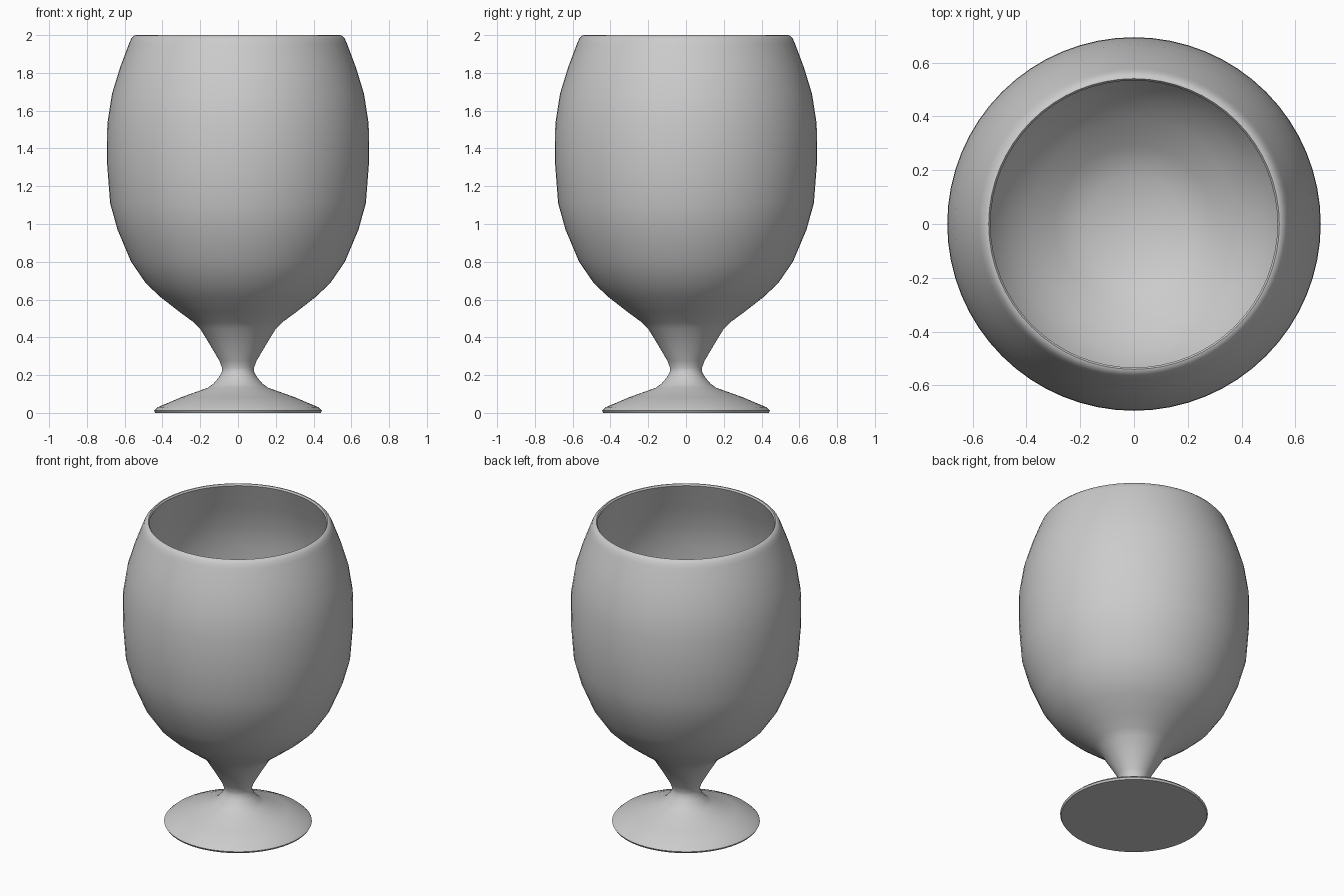
import bpy, bmesh, math

SEGMENTS = 64

# Profile as (radius, height): foot, stem and outer bowl
outer = [(0, 0), (0.438, 0), (0.445, 0.012), (0.425, 0.03), (0.30, 0.083),
         (0.16, 0.133), (0.13, 0.155), (0.10, 0.19), (0.086, 0.217),
         (0.085, 0.24), (0.098, 0.275), (0.145, 0.355), (0.20, 0.445),
         (0.235, 0.48), (0.31, 0.535), (0.41, 0.613), (0.487, 0.685),
         (0.566, 0.80), (0.638, 0.97), (0.677, 1.11), (0.694, 1.33),
         (0.692, 1.53), (0.667, 1.69), (0.624, 1.83), (0.577, 1.955),
         (0.566, 1.98), (0.55, 1.998)]
# Rolled lip, inner wall and bowl floor
inner = [(0.54, 2.0), (0.533, 1.99), (0.545, 1.955), (0.594, 1.82),
         (0.637, 1.685), (0.662, 1.53), (0.664, 1.33), (0.648, 1.115),
         (0.610, 0.98), (0.540, 0.815), (0.466, 0.707), (0.39, 0.636),
         (0.29, 0.557), (0.18, 0.49), (0, 0.485)]


def lathe(name, profile):
    """Spin a profile about the z axis."""
    bm = bmesh.new()
    verts = [bm.verts.new((r, 0, z)) for r, z in profile]
    edges = [bm.edges.new(pair) for pair in zip(verts, verts[1:])]
    bmesh.ops.spin(bm, geom=verts + edges, cent=(0, 0, 0), axis=(0, 0, 1),
                   angle=math.tau, steps=SEGMENTS, use_duplicate=False)
    bmesh.ops.remove_doubles(bm, verts=bm.verts, dist=0.0001)
    bmesh.ops.recalc_face_normals(bm, faces=bm.faces)
    mesh = bpy.data.meshes.new(name)
    bm.to_mesh(mesh)
    bm.free()
    obj = bpy.data.objects.new(name, mesh)
    bpy.context.collection.objects.link(obj)
    return obj


# Goblet in one turned piece
goblet = lathe("goblet", outer + inner)
bpy.context.view_layer.objects.active = goblet
goblet.select_set(True)
bpy.ops.object.shade_smooth_by_angle(angle=math.radians(40))
